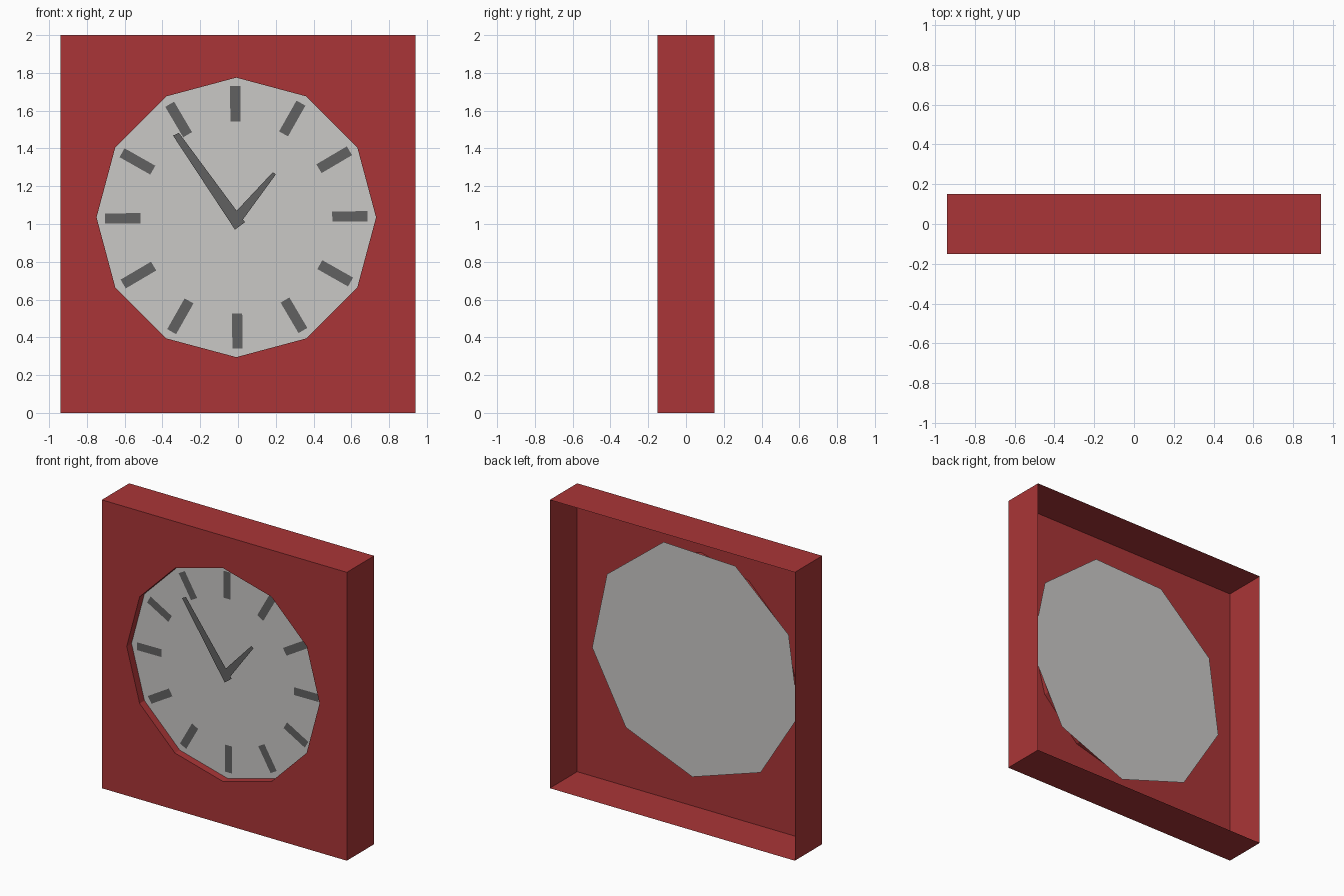
import bpy, bmesh, math

if "Cube" in bpy.data.objects:
    bpy.data.objects.remove(bpy.data.objects["Cube"])

W, D, H = 0.94, 0.15, 2.0        # half width, half depth, height
CX, CZ = -0.009, 1.035           # dial centre
HOLE_R, DIAL_R = 0.74, 0.805
DIAL_Y = -0.097


def material(name, rgb):
    m = bpy.data.materials.new(name)
    m.diffuse_color = (*rgb, 1)
    m.use_nodes = True
    m.node_tree.nodes["Principled BSDF"].inputs["Base Color"].default_value = m.diffuse_color
    return m


RED = material("red case", (0.40, 0.036, 0.038))
PALE = material("pale grey dial", (0.59, 0.58, 0.565))
DARK = material("dark grey marks", (0.12, 0.12, 0.12))


def finish(name, bm, mat):
    me = bpy.data.meshes.new(name)
    bm.to_mesh(me)
    bm.free()
    me.materials.append(mat)
    ob = bpy.data.objects.new(name, me)
    bpy.context.collection.objects.link(ob)
    return ob


def ring(radius, sides, start):
    return [(CX + radius * math.cos(start + math.tau * i / sides),
             CZ + radius * math.sin(start + math.tau * i / sides)) for i in range(sides)]


def plate(name, outlines, y, mat):
    """Flat plates facing the front; outlines run counter-clockwise in x, z."""
    bm = bmesh.new()
    for pts in outlines:
        f = bm.faces.new([bm.verts.new((x, y, z)) for x, z in pts])
        f.normal_update()
        if f.normal.y > 0:
            f.normal_flip()
    return finish(name, bm, mat)


# Case: open-backed shell with a twelve-sided opening and recess wall
bm = bmesh.new()


def wall(pts, y0, y1):
    """Closed band of quads from y0 to y1, returning its edges at y0."""
    a = [bm.verts.new((x, y0, z)) for x, z in pts]
    b = [bm.verts.new((x, y1, z)) for x, z in pts]
    n = len(pts)
    for i in range(n):
        j = (i + 1) % n
        bm.faces.new((a[i], a[j], b[j], b[i]))
    return [bm.edges.get((a[i], a[(i + 1) % n])) for i in range(n)]


edges = wall([(-W, 0), (W, 0), (W, H), (-W, H)], -D, D)
edges += wall(ring(HOLE_R, 12, 0)[::-1], -D, DIAL_Y)
res = bmesh.ops.triangle_fill(bm, edges=edges, use_beauty=True, normal=(0, -1, 0))
bm.normal_update()
for f in res["geom"]:
    if isinstance(f, bmesh.types.BMFace) and f.normal.y > 0:
        f.normal_flip()
for f in bm.faces:
    f.normal_update()
    # outer walls face outward, recess walls face the dial centre
    if abs(f.normal.y) < 0.5:
        c = f.calc_center_median()
        out = f.normal.x * (c.x - CX) + f.normal.z * (c.z - CZ)
        outer = max(v.co.y for v in f.verts) > 0
        if (out > 0) != outer:
            f.normal_flip()
finish("case", bm, RED)

# Dial: nine-sided disc behind the opening
plate("dial", [ring(DIAL_R, 9, math.radians(-8))], DIAL_Y, PALE)

# Hour marks
marks = []
for i in range(12):
    a = math.radians(30 * i + 0.5)
    ca, sa = math.cos(a), math.sin(a)
    marks.append([(CX + r * ca - t * sa, CZ + r * sa + t * ca)
                  for r, t in ((0.508, -0.027), (0.695, -0.027), (0.695, 0.027), (0.508, 0.027))])
plate("hour_marks", marks, DIAL_Y - 0.003, DARK)

# Tapered hands
plate("hour_hand", [[(-0.04, 1.035), (0.005, 0.995), (0.2, 1.262), (0.185, 1.275)]], -0.117, DARK)
plate("minute_hand", [[(-0.016, 0.97), (0.037, 1.01), (-0.313, 1.483), (-0.344, 1.468)]], -0.123, DARK)
